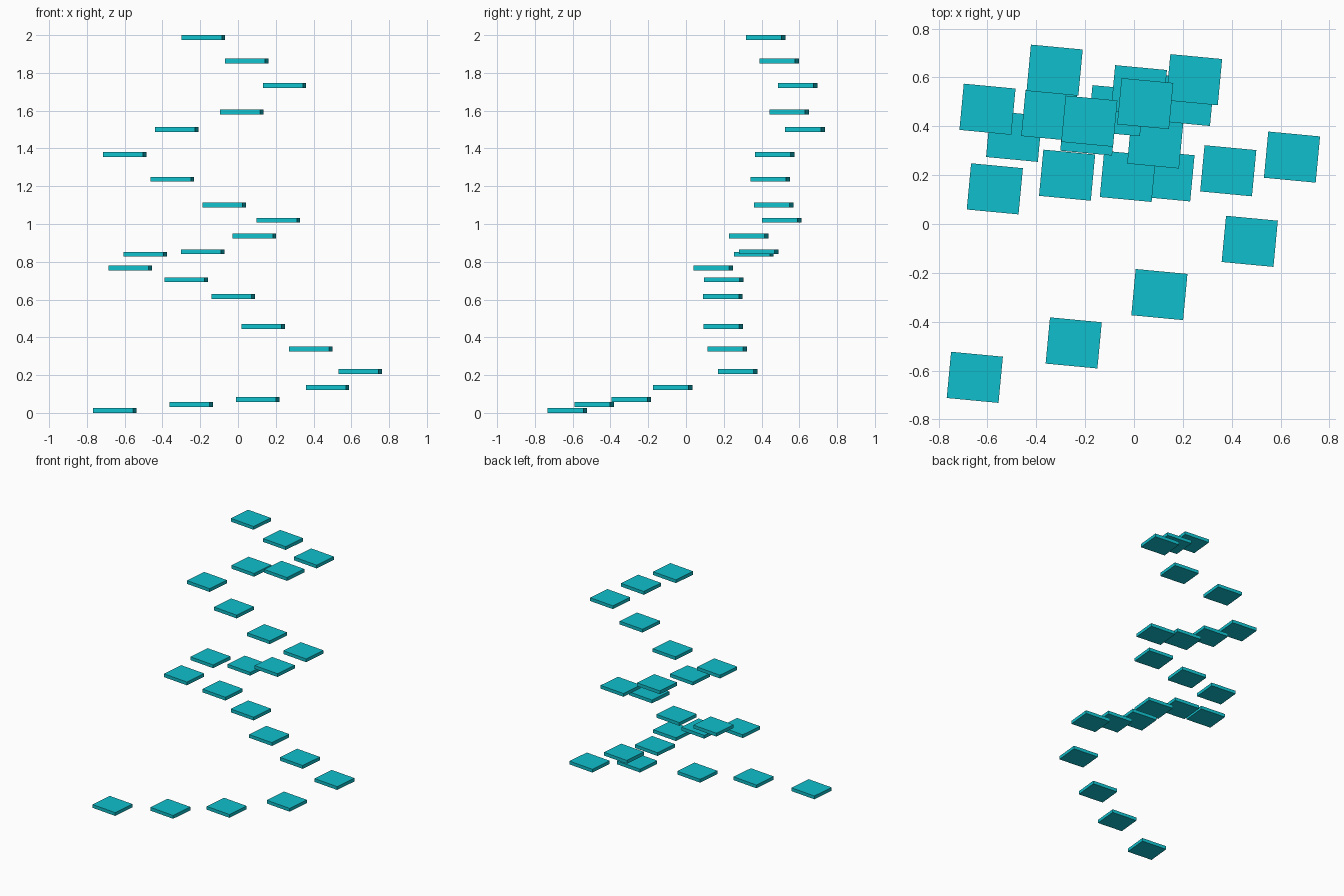
import bpy, bmesh, math
from mathutils import Matrix

# Floating step slabs on a winding climb, all the same size and heading
W, D, T = 0.213, 0.19, 0.026
TURN = math.radians(-5.4)

teal = bpy.data.materials.new("teal")
teal.diffuse_color = (0.005, 0.53, 0.61, 1)

# Slab centres (x, y, z), bottom to top
steps = [
    (-0.652, -0.628, 0.013), (-0.247, -0.487, 0.045), (0.104, -0.289, 0.071),
    (0.474, -0.071, 0.135), (0.647, 0.274, 0.220), (0.386, 0.218, 0.338),
    (0.133, 0.197, 0.458), (-0.025, 0.195, 0.617), (-0.274, 0.200, 0.705),
    (-0.570, 0.144, 0.767), (-0.491, 0.359, 0.840), (-0.187, 0.385, 0.853),
    (0.087, 0.332, 0.936), (0.214, 0.506, 1.020), (-0.073, 0.464, 1.101),
    (-0.347, 0.445, 1.237), (-0.600, 0.470, 1.368), (-0.325, 0.630, 1.500),
    (0.020, 0.546, 1.592), (0.246, 0.591, 1.733), (0.046, 0.493, 1.862),
    (-0.183, 0.421, 1.987),
]

# One shared slab mesh
mesh = bpy.data.meshes.new("step_slab")
bm = bmesh.new()
bmesh.ops.create_cube(bm, size=1, matrix=Matrix.Diagonal((W, D, T, 1)))
bm.to_mesh(mesh)
bm.free()
mesh.materials.append(teal)

for i, pos in enumerate(steps, 1):
    ob = bpy.data.objects.new(f"step_{i:02d}", mesh)
    ob.location = pos
    ob.rotation_euler.z = TURN
    bpy.context.collection.objects.link(ob)
